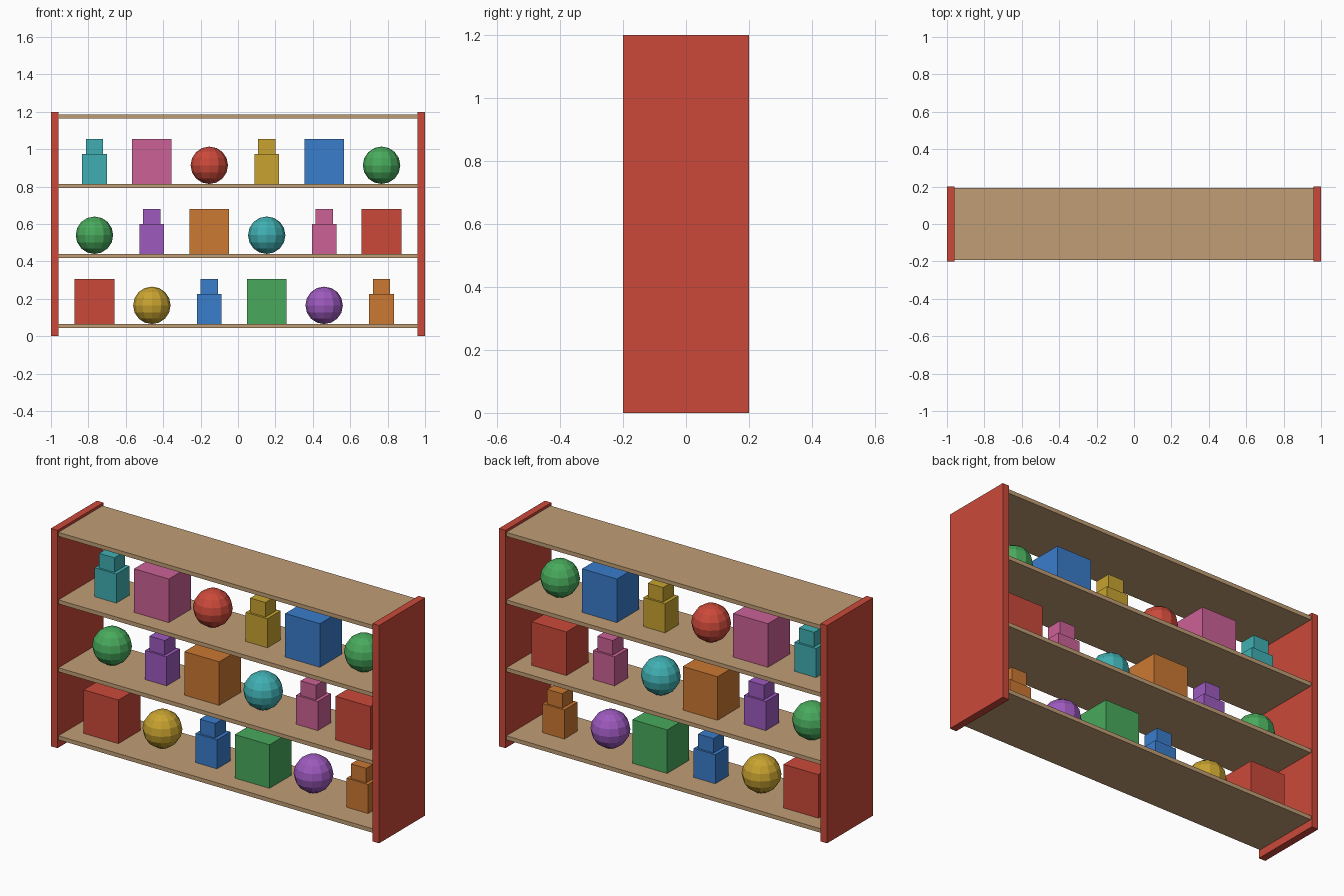
import bpy, bmesh, math
from mathutils import Matrix, Vector

if "Cube" in bpy.data.objects:
    bpy.data.objects.remove(bpy.data.objects["Cube"])


def linear(c):
    c /= 255
    return c / 12.92 if c <= 0.04045 else ((c + 0.055) / 1.055) ** 2.4


COLOURS = {
    "red": (203, 73, 58), "tan": (192, 157, 117), "teal": (64, 175, 178),
    "pink": (203, 97, 150), "gold": (200, 163, 48), "blue": (58, 125, 203),
    "green": (72, 170, 92), "purple": (157, 90, 190), "orange": (203, 120, 50),
}
MATS = {}
for name, rgb in COLOURS.items():
    MATS[name] = bpy.data.materials.new(name)
    MATS[name].diffuse_color = (*[linear(c) for c in rgb], 1)


def finish(bm, name, colour, location):
    mesh = bpy.data.meshes.new(name)
    bm.to_mesh(mesh)
    bm.free()
    mesh.materials.append(MATS[colour])
    obj = bpy.data.objects.new(name, mesh)
    obj.location = location
    bpy.context.collection.objects.link(obj)


def add_block(bm, size, base_z=0.0):
    """Box standing on base_z, centred in x and y."""
    m = Matrix.Translation((0, 0, base_z + size[2] / 2)) @ Matrix.Diagonal((*size, 1))
    bmesh.ops.create_cube(bm, size=1, matrix=m)


def block(name, colour, size, location):
    bm = bmesh.new()
    add_block(bm, size)
    finish(bm, name, colour, location)


def toy_box(colour, location):
    block("toy_box", colour, (0.212, 0.192, 0.24), location)


def toy_ball(colour, location):
    bm = bmesh.new()
    bmesh.ops.create_uvsphere(bm, u_segments=12, v_segments=8, radius=0.1,
                              matrix=Matrix.Translation((0, 0, 0.1)))
    finish(bm, "toy_ball", colour, location)


def toy_figure(colour, location):
    bm = bmesh.new()
    add_block(bm, (0.132, 0.115, 0.16))         # body
    add_block(bm, (0.093, 0.093, 0.08), 0.16)   # head
    finish(bm, "toy_figure", colour, location)


# Side panels
for side in (-1, 1):
    block("side_panel", "red", (0.04, 0.4, 1.2), (side * 0.98, 0, 0))

# Shelf boards
THICK = 0.022
TOPS = (0.065, 0.44, 0.814, 1.186)
for top in TOPS:
    block("shelf_board", "tan", (1.92, 0.384, THICK), (0, 0, top - THICK))

# Toys, left to right on each shelf from the bottom up
ROWS = (
    ((toy_box, "red"), (toy_ball, "gold"), (toy_figure, "blue"),
     (toy_box, "green"), (toy_ball, "purple"), (toy_figure, "orange")),
    ((toy_ball, "green"), (toy_figure, "purple"), (toy_box, "orange"),
     (toy_ball, "teal"), (toy_figure, "pink"), (toy_box, "red")),
    ((toy_figure, "teal"), (toy_box, "pink"), (toy_ball, "red"),
     (toy_figure, "gold"), (toy_box, "blue"), (toy_ball, "green")),
)
for top, row in zip(TOPS, ROWS):
    for i, (make, colour) in enumerate(row):
        make(colour, ((i - 2.5) * 0.307, 0, top))

for m in bpy.data.materials:
    if m.users and not m.is_grease_pencil:
        m.use_nodes = True
        m.node_tree.nodes["Principled BSDF"].inputs["Base Color"].default_value = m.diffuse_color
